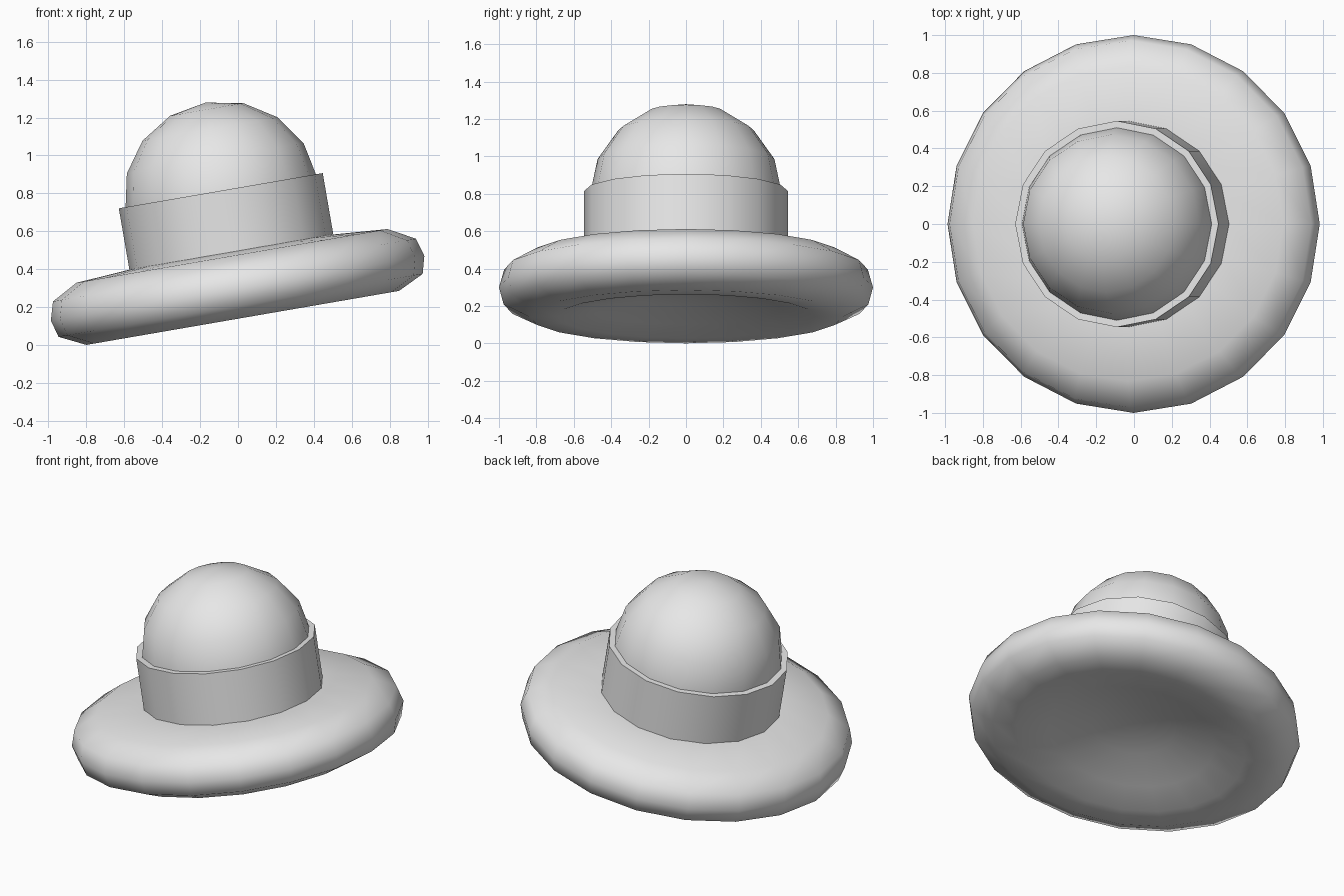
import bpy
import bmesh
import math
from mathutils import Matrix

cube = bpy.data.objects.get("Cube")
if cube:
    bpy.data.objects.remove(cube, do_unlink=True)

grey = bpy.data.materials.new("light_grey")
grey.use_nodes = True
grey.diffuse_color = (0.8, 0.8, 0.8, 1)
grey.node_tree.nodes["Principled BSDF"].inputs["Base Color"].default_value = (0.8, 0.8, 0.8, 1)

# The whole hat leans sideways, so every part shares this placement
TILT = Matrix.Translation((0.025, 0, 0.143)) @ Matrix.Rotation(math.radians(-9.8), 4, 'Y')


def lathe(name, profile, sides, smooth_angle):
    """Turn a (radius, height) profile around the hat's axis."""
    bm = bmesh.new()
    verts = [bm.verts.new((r, 0, z)) for r, z in profile]
    edges = [bm.edges.new(pair) for pair in zip(verts, verts[1:])]
    bmesh.ops.spin(bm, geom=verts + edges, cent=(0, 0, 0), axis=(0, 0, 1),
                   angle=math.tau, steps=sides, use_merge=False)
    bmesh.ops.remove_doubles(bm, verts=bm.verts, dist=0.0005)
    bmesh.ops.recalc_face_normals(bm, faces=bm.faces)
    mesh = bpy.data.meshes.new(name)
    bm.to_mesh(mesh)
    bm.free()
    mesh.materials.append(grey)
    obj = bpy.data.objects.new(name, mesh)
    bpy.context.collection.objects.link(obj)
    obj.matrix_world = TILT
    bpy.ops.object.select_all(action='DESELECT')
    obj.select_set(True)
    bpy.context.view_layer.objects.active = obj
    bpy.ops.object.shade_smooth_by_angle(angle=math.radians(smooth_angle))
    return obj


# Rounded brim with a shallow hollow underneath
lathe("brim", [(0, 0.12), (0.25, 0.105), (0.5, 0.045), (0.69, 0.002), (0.837, 0),
               (0.975, 0.067), (1, 0.159), (0.972, 0.256), (0.833, 0.332),
               (0.54, 0.353), (0, 0.353)], 20, 80)

# Band around the foot of the crown
lathe("band", [(0, 0.33), (0.546, 0.33), (0.546, 0.681), (0.5, 0.681), (0, 0.66)], 16, 35)

# Half-sphere crown
RADIUS, BASE, HEIGHT = 0.512, 0.67, 0.483
arc = [math.radians(22.5 * i) for i in range(5)]
lathe("crown", [(RADIUS * math.sin(a), BASE + HEIGHT * math.cos(a)) for a in arc]
      + [(RADIUS, 0.5), (0, 0.5)], 16, 35)
